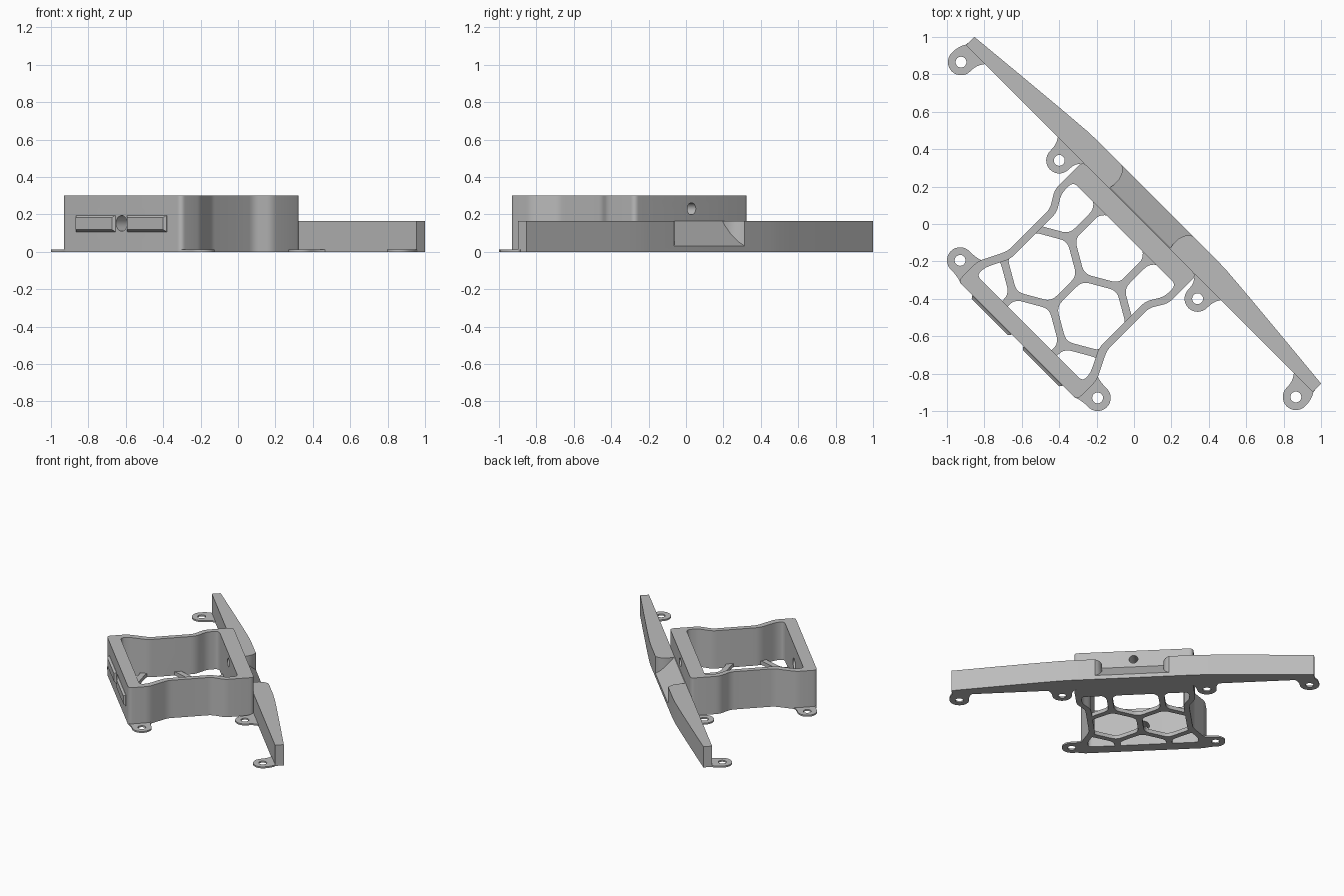
import bpy, bmesh, math
from mathutils import Vector, Matrix

if "Cube" in bpy.data.objects:
    bpy.data.objects.remove(bpy.data.objects["Cube"])

# Work in a frame along the bar (u) and across it (v); everything turns -45 deg at the end
grey = bpy.data.materials.new("light_grey")
grey.diffuse_color = (0.5, 0.5, 0.5, 1)
grey.use_nodes = True
grey.node_tree.nodes["Principled BSDF"].inputs["Base Color"].default_value = grey.diffuse_color
parts = []


def make(name, bm, part=True):
    bmesh.ops.recalc_face_normals(bm, faces=bm.faces)
    me = bpy.data.meshes.new(name)
    bm.to_mesh(me)
    bm.free()
    ob = bpy.data.objects.new(name, me)
    bpy.context.collection.objects.link(ob)
    if part:
        me.materials.append(grey)
        parts.append(ob)
    return ob


def prism(name, pts, z0, z1, part=True):
    bm = bmesh.new()
    f = bm.faces.new([bm.verts.new((u, v, z0)) for u, v in pts])
    r = bmesh.ops.extrude_face_region(bm, geom=[f])
    bmesh.ops.translate(bm, vec=(0, 0, z1 - z0),
                        verts=[e for e in r["geom"] if isinstance(e, bmesh.types.BMVert)])
    return make(name, bm, part)


def cylinder(name, r, depth, at, rot=None):
    bm = bmesh.new()
    m = Matrix.Translation(at) @ (rot or Matrix.Identity(4))
    bmesh.ops.create_cone(bm, cap_ends=True, segments=32, radius1=r, radius2=r, depth=depth, matrix=m)
    return make(name, bm, False)


def cut(ob, cutter):
    mod = ob.modifiers.new("cut", "BOOLEAN")
    mod.operation, mod.solver, mod.object = "DIFFERENCE", "EXACT", cutter
    bpy.context.view_layer.objects.active = ob
    bpy.ops.object.modifier_apply(modifier=mod.name)
    bpy.data.objects.remove(cutter)


def rounded(pts, r, n=5):
    """Round each corner of a closed outline."""
    out = []
    for i, p in enumerate(pts):
        p, a, b = Vector(p), Vector(pts[i - 1]), Vector(pts[(i + 1) % len(pts)])
        da, db = a - p, b - p
        s = p + da.normalized() * min(r, da.length * .45)
        e = p + db.normalized() * min(r, db.length * .45)
        for k in range(n + 1):
            t = k / n
            out.append(tuple(s * (1 - t) ** 2 + p * 2 * t * (1 - t) + e * t * t))
    return out


def mirrored(half):
    return half + [(-u, v) for u, v in reversed(half)]


# Box walls: waisted outline with a matching inner pocket
outer = mirrored([(.45, -.88), (.45, -.73), (.375, -.58), (.375, -.26), (.43, -.17), (.43, .042)])
inner = mirrored([(.40, -.79), (.40, -.73), (.335, -.60), (.335, -.25), (.39, -.16), (.39, -.07)])
walls = prism("box_walls", rounded(outer, .03), 0, .3)
cut(walls, prism("pocket", rounded(inner, .035), -.1, .4, False))
side_on = Matrix.Rotation(math.pi / 2, 4, "X")
cut(walls, cylinder("rear_hole", .032, .3, (0, 0, .23), side_on))
cut(walls, cylinder("front_hole", .042, .3, (0, -.86, .152), side_on))

# Honeycomb floor
S = .216
floor = prism("honeycomb_floor", mirrored([(.42, -.81), (.42, -.72), (.355, -.58), (.355, -.26), (.41, -.15), (.41, -.05)]), 0, .03)
W = S * math.sqrt(3)
cells = [(i * W / 2, -.509) for i in (-1, 1)] + [(i * W, v) for i in (-1, 0, 1) for v in (-.185, -.833)]
for cu, cv in cells:
    R = S - .024
    hexagon = [(cu + R * math.sin(k * math.pi / 3), cv + R * math.cos(k * math.pi / 3)) for k in range(6)]
    cut(floor, prism("cell", rounded(hexagon, .04), -.1, .1, False))

# Long tapering bar with a sloped rear notch
bar = prism("long_bar", mirrored([(1.31, .04), (1.31, .104), (.97, .136), (.75, .156), (.62, .167),
                                  (.53, .174), (.45, .177)])[:], 0, .165)
bm = bmesh.new()
rows = []
for v, w in ((.046, .229), (.07, .224), (.115, .224), (.15, .238), (.165, .252), (.178, .268), (.20, .268)):
    z = .165 - (min(v, .178) - .046) * .135 / .132
    rows.append([bm.verts.new(p) for p in ((-w, v, z), (w, v, z), (w, v, .25), (-w, v, .25))])
for a, b in zip(rows, rows[1:]):
    for k in range(4):
        bm.faces.new((a[k], a[(k + 1) % 4], b[(k + 1) % 4], b[k]))
bm.faces.new(rows[0])
bm.faces.new(rows[-1])
cut(bar, make("notch", bm, False))


# Screw tabs: round ear with a flared neck along a direction
def tab(name, cu, cv, ang, reach, left, right):
    r, n = .07, 16
    pts = [(r * math.cos(t), r * math.sin(t)) for t in
           [math.pi * .5 + math.pi * k / n for k in range(n + 1)]]

    def flare(w):
        return [(reach * t, r + (w - r) * t ** 2.5) for t in (.3, .55, .75, .9, 1)]
    pts += [(x, -y) for x, y in flare(right)]
    pts += [(reach + .015, -right), (reach + .015, left)]
    pts += list(reversed(flare(left)))
    c, s = math.cos(ang), math.sin(ang)
    ob = prism(name, [(cu + x * c - y * s, cv + x * s + y * c) for x, y in pts], 0, .012)
    cut(ob, cylinder("screw_hole", .029, .1, (cu, cv, 0)))


up = math.pi / 2
for side, s in (("left", -1), ("right", 1)):
    tab("front_tab_" + side, s * .52, -.795, 0 if s < 0 else math.pi, .09, .085, .085)
    near, far = .11, .095
    tab("middle_tab_" + side, s * .523, -.042, up, .085, near if s > 0 else far, far if s > 0 else near)
    near, far = .10, .047
    tab("end_tab_" + side, s * 1.266, -.042, up, .085, near if s > 0 else far, far if s > 0 else near)

    # Raised chamfered panels on the front wall
    bm = bmesh.new()
    loops = []
    for v, d in ((-.87, 0), (-.882, 0), (-.897, .012)):
        a, b, lo, hi = .045 + d, .342 - d, .107 + d, .195 - d
        loops.append([bm.verts.new((s * u, v, z)) for u, z in ((a, lo), (b, lo), (b, hi), (a, hi))])
    for p, q in zip(loops, loops[1:]):
        for k in range(4):
            bm.faces.new((p[k], p[(k + 1) % 4], q[(k + 1) % 4], q[k]))
    bm.faces.new(loops[0])
    bm.faces.new(loops[-1])
    make("front_panel_" + side, bm)

# Turn everything diagonal and smooth the curved walls
turn = Matrix.Rotation(-math.pi / 4, 4, "Z")
for ob in parts:
    ob.data.transform(turn)
    bpy.ops.object.select_all(action="DESELECT")
    ob.select_set(True)
    bpy.context.view_layer.objects.active = ob
    bpy.ops.object.shade_smooth_by_angle(angle=math.radians(30))
